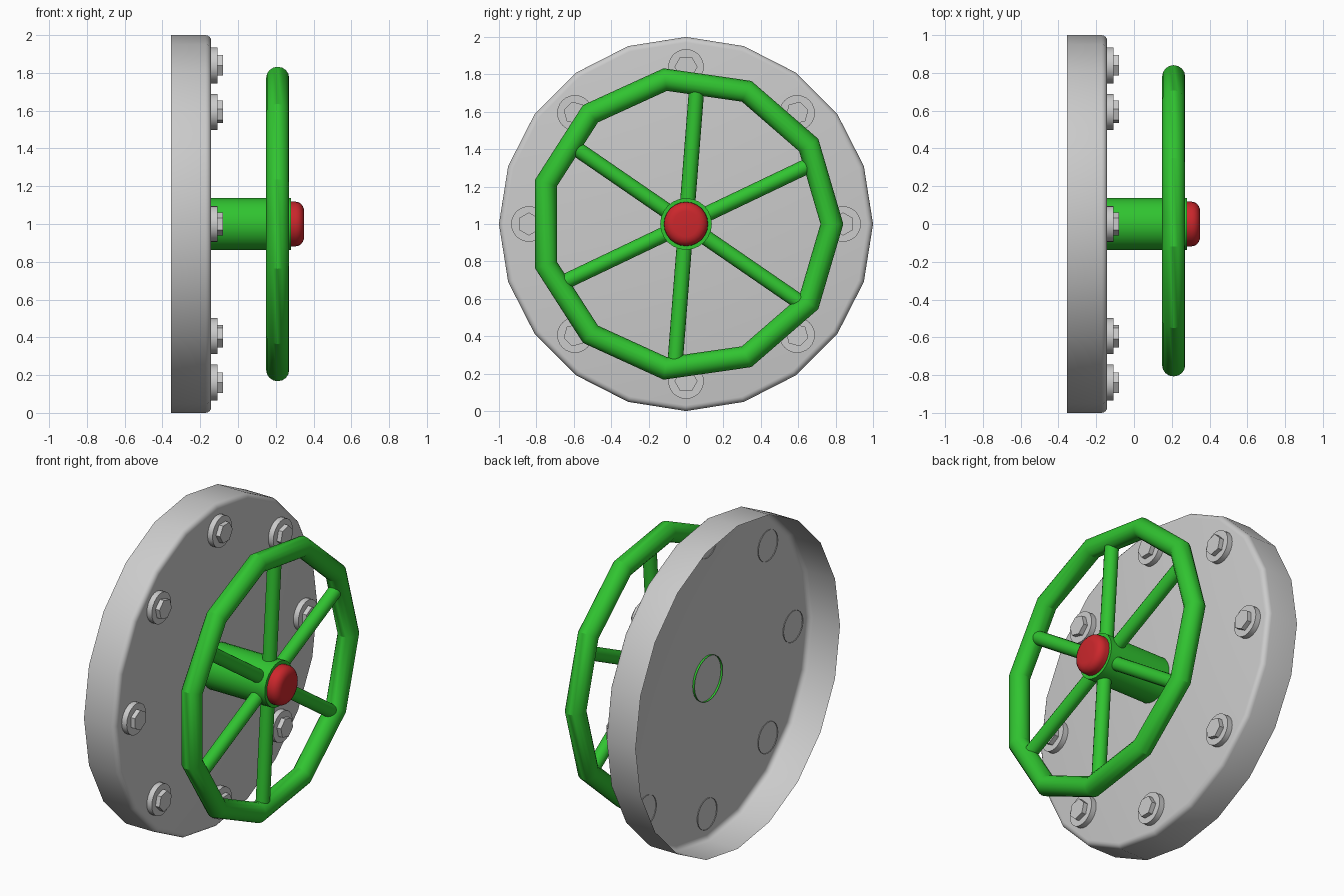
import bpy, bmesh
from math import sin, cos, pi, radians
from mathutils import Matrix, Vector

if "Cube" in bpy.data.objects:
    bpy.data.objects.remove(bpy.data.objects["Cube"])

CZ = 1.0  # height of the main axis


def material(name, rgb):
    m = bpy.data.materials.new(name)
    m.diffuse_color = (*rgb, 1)
    m.use_nodes = True
    m.node_tree.nodes["Principled BSDF"].inputs["Base Color"].default_value = m.diffuse_color
    return m


GREEN = material("green_paint", (0.03, 0.55, 0.03))
RED = material("red_paint", (0.6, 0.02, 0.025))


def finish(name, bm, mat=None, angle=30):
    me = bpy.data.meshes.new(name)
    bm.to_mesh(me)
    bm.free()
    ob = bpy.data.objects.new(name, me)
    bpy.context.collection.objects.link(ob)
    if mat:
        me.materials.append(mat)
    bpy.ops.object.select_all(action='DESELECT')
    ob.select_set(True)
    bpy.context.view_layer.objects.active = ob
    bpy.ops.object.shade_smooth_by_angle(angle=radians(angle))
    return ob


def lathe(bm, profile, n, y=0.0, z=CZ, phase=0.0):
    """Spin (x, radius) points, back to front, about an x axis; cap the front."""
    rings = []
    for x, r in profile:
        rings.append([bm.verts.new((x, y + r * cos(phase + 2 * pi * i / n),
                                    z + r * sin(phase + 2 * pi * i / n))) for i in range(n)])
    for a, b in zip(rings, rings[1:]):
        for i in range(n):
            j = (i + 1) % n
            bm.faces.new((a[i], a[j], b[j], b[i]))
    bm.faces.new(rings[-1])


def rounded(x, r, bx, br, steps=4):
    """Quarter-ellipse edge ending at front plane x."""
    return [(x - bx + bx * sin(t), r - br + br * cos(t))
            for t in (pi / 2 * k / steps for k in range(steps + 1))]


# Open-backed cover plate
bm = bmesh.new()
lathe(bm, [(-0.355, 1.0)] + rounded(-0.142, 1.0, 0.03, 0.03), 20)
finish("cover_plate", bm)

# Bolts with washers
for k in range(8):
    a = k * pi / 4
    y, z = 0.84 * cos(a), CZ + 0.84 * sin(a)
    bm = bmesh.new()
    lathe(bm, [(-0.147, 0.095), (-0.108, 0.095)], 24, y, z, a)
    finish(f"washer_{k + 1}", bm)
    bm = bmesh.new()
    lathe(bm, [(-0.12, 0.062), (-0.08, 0.062)], 6, y, z, a + pi / 6)
    finish(f"bolt_head_{k + 1}", bm)

# Hub shaft
bm = bmesh.new()
lathe(bm, [(-0.155, 0.138), (0.28, 0.138)], 24)
finish("hub", bm, GREEN)

# Red centre cap
bm = bmesh.new()
lathe(bm, [(0.27, 0.118)] + rounded(0.35, 0.118, 0.045, 0.05, 5), 24)
finish("centre_cap", bm, RED)

# Eleven-sided rim
WX, R, T, N, M = 0.21, 0.78, 0.061, 11, 16
bm = bmesh.new()
rings = []
for i in range(N):
    a = 2 * pi * i / N
    ring = []
    for j in range(M):
        t = 2 * pi * j / M
        r = R + T * cos(t)
        ring.append(bm.verts.new((WX + T * sin(t), r * cos(a), CZ + r * sin(a))))
    rings.append(ring)
for i in range(N):
    p, q = rings[i], rings[(i + 1) % N]
    for j in range(M):
        k = (j + 1) % M
        bm.faces.new((p[j], q[j], q[k], p[k]))
bmesh.ops.recalc_face_normals(bm, faces=bm.faces[:])
finish("wheel_rim", bm, GREEN)

# Spokes
for k in range(6):
    a = radians(25.5 + 60 * k)
    d = Vector((0, cos(a), sin(a)))
    rot = d.to_track_quat('Z', 'X').to_matrix().to_4x4()
    bm = bmesh.new()
    bmesh.ops.create_cone(bm, cap_ends=True, segments=16, radius1=0.041, radius2=0.041, depth=0.66,
                          matrix=Matrix.Translation(Vector((WX, 0, CZ)) + d * 0.41) @ rot)
    finish(f"spoke_{k + 1}", bm, GREEN)
